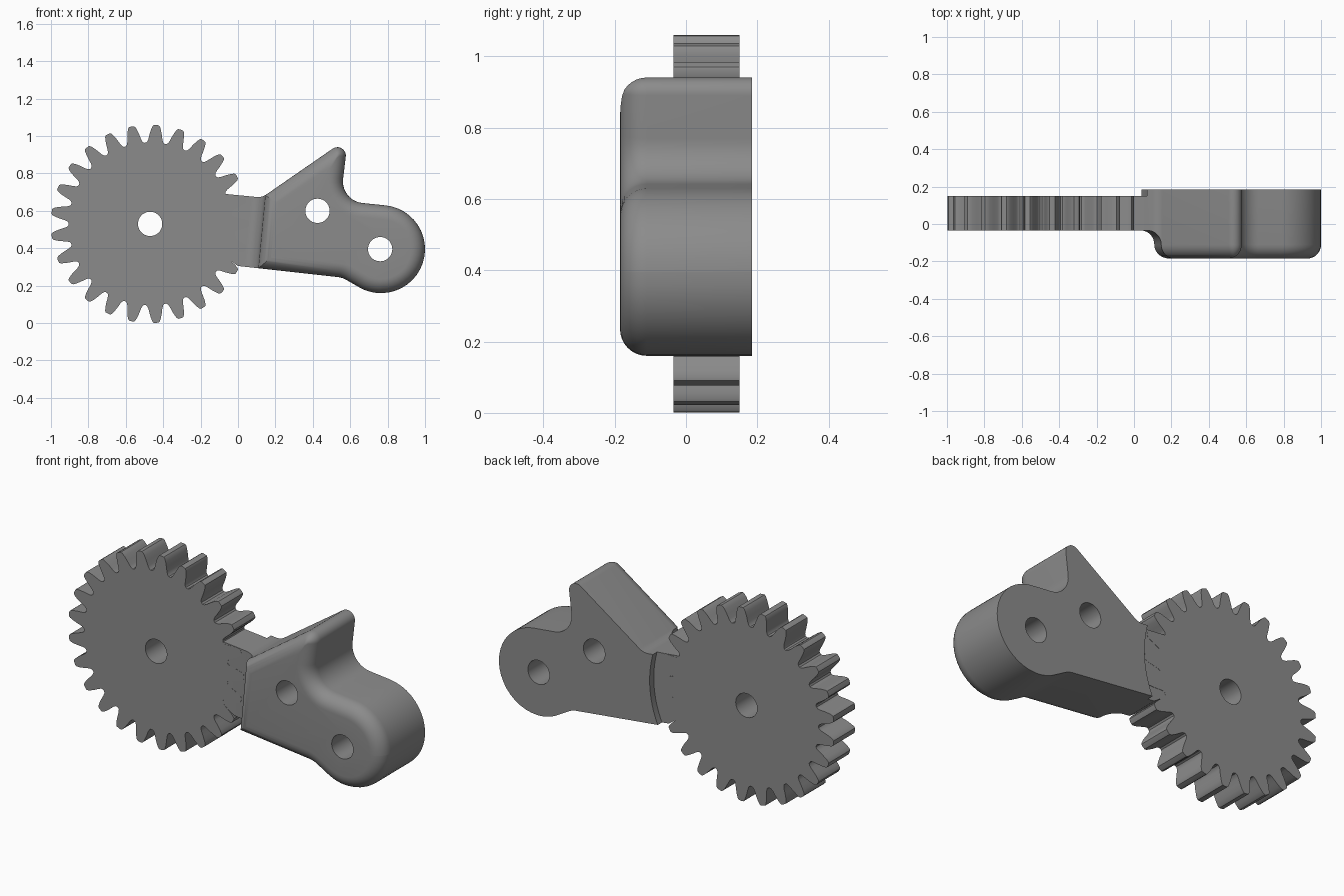
import bpy, bmesh, math
from mathutils import Vector

if "Cube" in bpy.data.objects:
    bpy.data.objects.remove(bpy.data.objects["Cube"])

steel = bpy.data.materials.new("plain_grey")
steel.diffuse_color = (0.26, 0.26, 0.26, 1)
steel.use_nodes = True
steel.node_tree.nodes["Principled BSDF"].inputs["Base Color"].default_value = steel.diffuse_color

GEAR = Vector((-0.47, 0.53))
TEETH = 25


def loft(name, layers):
    """Skin stacked (x, z) outlines given as (y, points)."""
    bm = bmesh.new()
    rings = [[bm.verts.new((p[0], y, p[1])) for p in pts] for y, pts in layers]
    n = len(rings[0])
    for a, b in zip(rings, rings[1:]):
        for i in range(n):
            j = (i + 1) % n
            bm.faces.new((a[i], a[j], b[j], b[i]))
    bm.faces.new(rings[0])
    bm.faces.new(rings[-1])
    bmesh.ops.recalc_face_normals(bm, faces=bm.faces)
    mesh = bpy.data.meshes.new(name)
    bm.to_mesh(mesh)
    bm.free()
    ob = bpy.data.objects.new(name, mesh)
    bpy.context.collection.objects.link(ob)
    mesh.materials.append(steel)
    return ob


def circle(c, r, n):
    return [(c[0] + r * math.cos(2 * math.pi * i / n),
             c[1] + r * math.sin(2 * math.pi * i / n)) for i in range(n)]


def rounded(corners, d, seg=10):
    """Clockwise outline with filleted corners, offset inward by d."""
    n = len(corners)
    P = [Vector(c[:2]) for c in corners]
    out = []
    for i in range(n):
        u = (P[i] - P[i - 1]).normalized()
        v = (P[(i + 1) % n] - P[i]).normalized()
        n1, n2 = Vector((u.y, -u.x)), Vector((v.y, -v.x))
        mid = (n1 + n2) / (1 + n1.dot(n2))
        convex = u.x * v.y - u.y * v.x < 0
        r = corners[i][2]
        r = max(r - d, 0.004) if convex else r + d
        s = 1 if convex else -1
        centre = P[i] + mid * (d + s * r)
        a1 = math.atan2(-s * n1.y, -s * n1.x)
        a2 = math.atan2(-s * n2.y, -s * n2.x)
        turn = (a2 - a1 + math.pi) % (2 * math.pi) - math.pi
        for k in range(seg + 1):
            a = a1 + turn * k / seg
            out.append(centre + r * Vector((math.cos(a), math.sin(a))))
    return out


def cut(ob, cutter):
    m = ob.modifiers.new("cut", 'BOOLEAN')
    m.operation, m.solver, m.object = 'DIFFERENCE', 'EXACT', cutter
    bpy.context.view_layer.objects.active = ob
    bpy.ops.object.modifier_apply(modifier=m.name)
    bpy.data.objects.remove(cutter)


def drill(ob, c):
    cut(ob, loft("hole_cutter", [(-0.5, circle(c, 0.065, 40)), (0.5, circle(c, 0.065, 40))]))


# Gear wheel: half-tooth profile (radius, half angle) mirrored and repeated
half = [(0.435, 6.5), (0.441, 5.5), (0.455, 4.7), (0.48, 3.9),
        (0.505, 3.0), (0.522, 2.2), (0.529, 1.5)]
tooth = [(r, -a) for r, a in half] + [(0.53, 0)] + [(r, a) for r, a in reversed(half)]
outline = []
for t in range(TEETH):
    for r, a in tooth:
        ang = math.radians(a + t * 360 / TEETH)
        outline.append(GEAR + r * Vector((math.cos(ang), math.sin(ang))))
gear = loft("gear_wheel", [(-0.035, outline), (0.15, outline)])
drill(gear, GEAR)

# Lever arm: filleted outline with a rounded front edge
corners = [(-0.2, 0.60, 0.01), (-0.065, 0.69, 0.01), (0.128, 0.671, 0.08),
           (0.588, 0.989, 0.045), (0.548, 0.654, 0.115), (1.0, 0.607, 0.235),
           (1.0, 0.16, 0.235), (0.702, 0.16, 0.235), (0.558, 0.243, 0.12),
           (0.0, 0.305, 0.01), (-0.065, 0.35, 0.01), (-0.2, 0.40, 0.01)]
R = 0.075
layers = []
for k in range(9):
    a = math.pi / 2 * k / 8
    layers.append((-0.185 + R * (1 - math.sin(a)), rounded(corners, R * (1 - math.cos(a)))))
layers.reverse()
layers = [(-0.185 + R * (1 - math.cos(math.pi / 2 * k / 8)),
           rounded(corners, R * (1 - math.sin(math.pi / 2 * k / 8)))) for k in range(9)]
layers.append((0.185, rounded(corners, 0)))
arm = loft("lever_arm", layers)

# Front step down to the thin neck: S-curve swept along a slightly leaning axis
step = [(-0.5, -0.4), (-0.5, -0.034)]
arc = [math.pi / 2 * k / 10 for k in range(11)]
step += [(0.053 + R * math.sin(a), -0.109 + R * math.cos(a)) for a in arc]
step += [(0.203 - R * math.cos(a), -0.110 - R * math.sin(a)) for a in arc]
step += [(0.203, -0.4)]
step_cutter = loft("step_cutter", [(0, step), (1.2, step)])
for v in step_cutter.data.vertices:
    x, z, y = v.co
    v.co = (x + (z - 0.5) * 0.095, y, z)
bm = bmesh.new()
bm.from_mesh(step_cutter.data)
bmesh.ops.recalc_face_normals(bm, faces=bm.faces)
bm.to_mesh(step_cutter.data)
bm.free()
cut(arm, step_cutter)

# Back clearance around the gear, then the two pin holes
ring = circle(GEAR, 0.56, 128)
cut(arm, loft("clearance_cutter", [(0.149, ring), (0.4, ring)]))
drill(arm, (0.425, 0.60))
drill(arm, (0.76, 0.395))

# Smooth curved walls, keep edges crisp
for ob in (gear, arm):
    bpy.ops.object.select_all(action='DESELECT')
    ob.select_set(True)
    bpy.context.view_layer.objects.active = ob
    bpy.ops.object.shade_smooth_by_angle(angle=math.radians(30))
